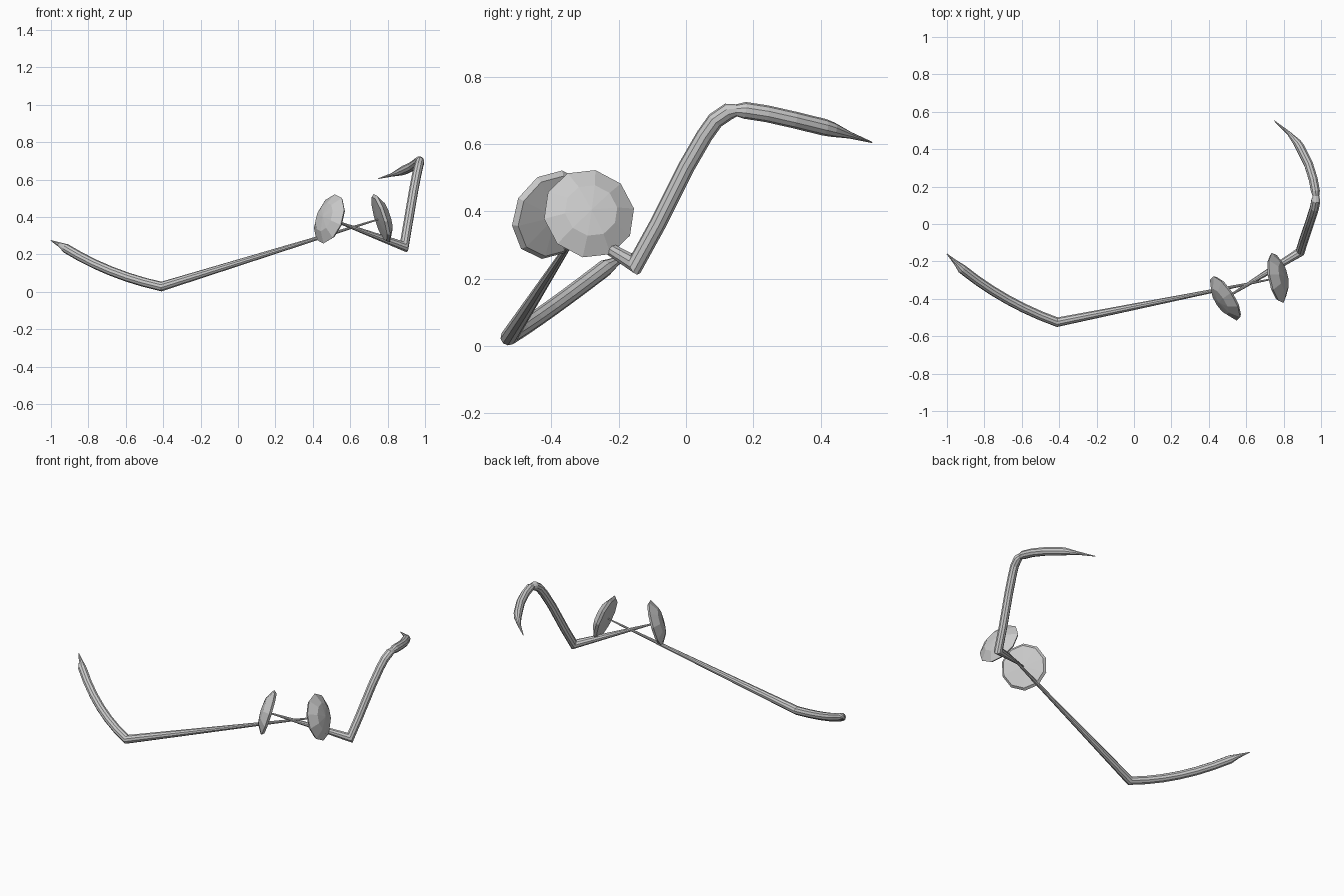
import bpy, bmesh, math
from mathutils import Vector

if "Cube" in bpy.data.objects:
    bpy.data.objects.remove(bpy.data.objects["Cube"])

def finish(bm, name):
    bmesh.ops.recalc_face_normals(bm, faces=bm.faces)
    me = bpy.data.meshes.new(name)
    bm.to_mesh(me)
    bm.free()
    ob = bpy.data.objects.new(name, me)
    bpy.context.collection.objects.link(ob)
    return ob

def skin(bm, rings):
    n = len(rings[0])
    for a, b in zip(rings, rings[1:]):
        for i in range(n):
            j = (i + 1) % n
            bm.faces.new((a[i], a[j], b[j], b[i]))

# Tapered tube swept along (x, y, z, radius) points, mitred at every bend
def tube(name, path, sides=10):
    pts = [Vector(p[:3]) for p in path]
    dirs = [(b - a).normalized() for a, b in zip(pts, pts[1:])]
    side = dirs[0].orthogonal().normalized()
    bm = bmesh.new()
    rings = []
    for k, p in enumerate(pts):
        d = dirs[max(k - 1, 0)]
        e = dirs[min(k, len(dirs) - 1)]
        up = d.cross(side)
        nrm = (d + e).normalized()
        ring = []
        for i in range(sides):
            t = math.tau * i / sides
            off = (side * math.cos(t) + up * math.sin(t)) * path[k][3]
            off -= d * (off.dot(nrm) / d.dot(nrm))
            ring.append(bm.verts.new(p + off))
        rings.append(ring)
        side = d.rotation_difference(e) @ side
    skin(bm, rings)
    bm.faces.new(rings[0])
    bm.faces.new(rings[-1])
    return finish(bm, name)

# Low-poly domed disc facing along the given axis
def cap(name, centre, axis, sides=10):
    bm = bmesh.new()
    rot = Vector((0, 0, 1)).rotation_difference(Vector(axis).normalized())
    c = Vector(centre)
    def vert(r, h, t):
        return bm.verts.new(c + rot @ Vector((r * math.cos(t), r * math.sin(t), h)))
    rings = [[vert(r, h, math.tau * i / sides) for i in range(sides)]
             for r, h in ((0.125, -0.014), (0.138, 0.0), (0.08, 0.034))]
    skin(bm, rings)
    for ring, h in ((rings[0], -0.022), (rings[-1], 0.043)):
        tip = vert(0, h, 0)
        for i in range(sides):
            bm.faces.new((ring[i], ring[(i + 1) % sides], tip))
    return finish(bm, name)

R = 0.025

# Left bent needle: thin shaft, curved end, pointed tip
bend, ctrl, end = Vector((-.41, -.525, .028)), Vector((-.69, -.425, .09)), Vector((-.92, -.24, .232))
left_c, left_axis = Vector((.768, -.288, .393)), Vector((1.178, .237, .365))
path = [(*left_c, .004)]
for i in range(7):
    t = i / 6
    q = bend * (1 - t) ** 2 + ctrl * 2 * t * (1 - t) + end * t * t
    path.append((*q, R))
path += [(-.952, -.207, .251, .013), (-1, -.16, .274, .002)]
tube("left_needle", path)
cap("left_needle_cap", left_c, left_axis)

# Right bent needle: short shaft, rising section, pinched curl, pointed tip
right_c = Vector((.487, -.398, .39))
path = [(*right_c, .004), (.888, -.15, .242, R), (.908, -.085, .36, R),
        (.937, .0, .53, R), (.955, .055, .625, R), (.965, .087, .67, R),
        (.972, .125, .696, R), (.973, .15, .70, .018), (.97, .175, .70, R),
        (.958, .24, .69, R), (.933, .32, .672, R), (.888, .41, .65, R),
        (.872, .435, .643, .022), (.825, .488, .626, .010), (.75, .552, .605, .002)]
tube("right_needle", path)
cap("right_needle_cap", right_c, (-.40, -.25, .148))
